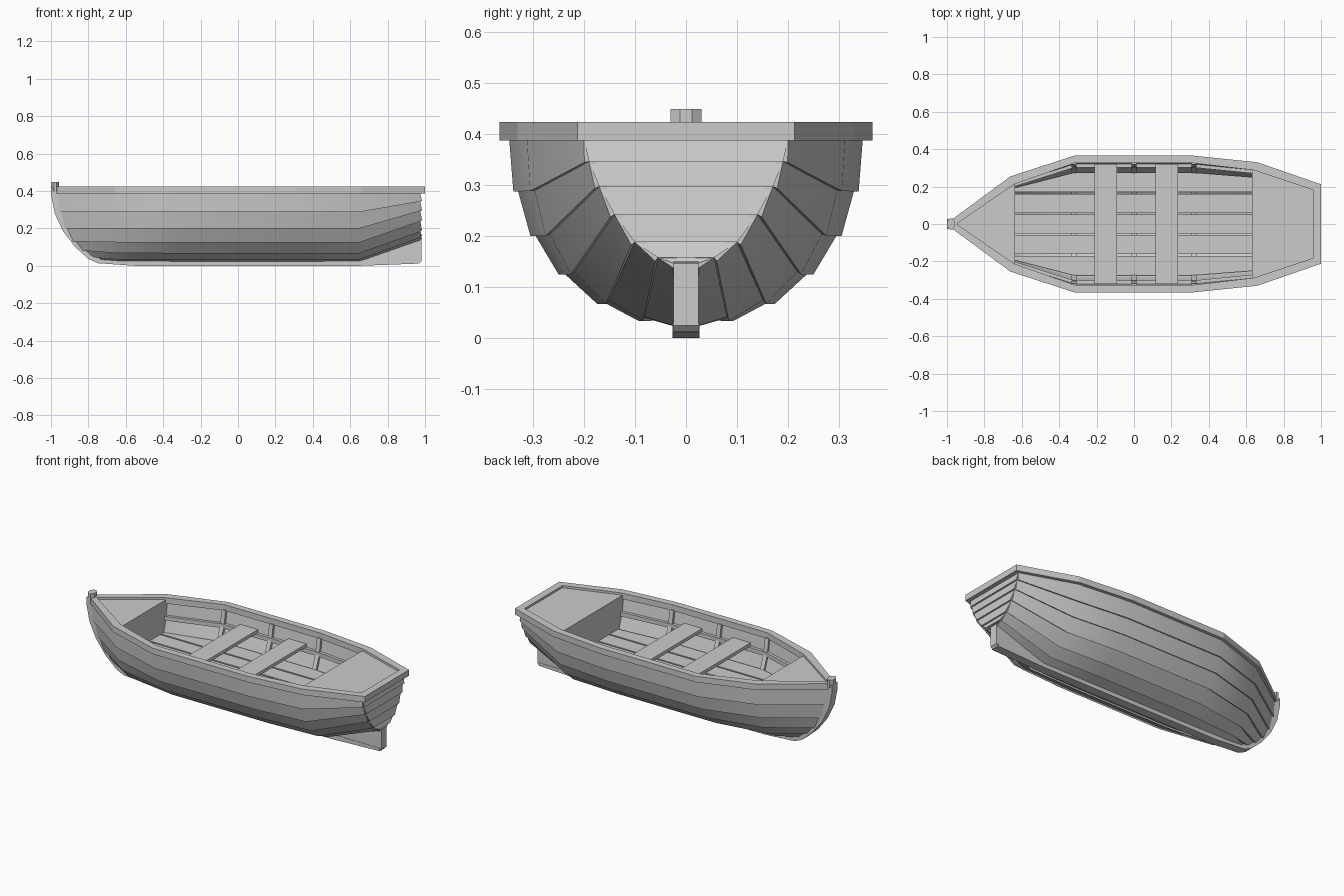
import bpy, bmesh
from math import radians
from mathutils import Vector as V

if "Cube" in bpy.data.objects:
    bpy.data.objects.remove(bpy.data.objects["Cube"])


def loft(name, rings, closed=False, mirror=False, smooth=False):
    """Solid skin through a list of equal-length point rings."""
    bm = bmesh.new()
    rs = [[bm.verts.new(p) for p in r] for r in rings]
    n = len(rs[0])
    for a, b in zip(rs, rs[1:] + rs[:1] if closed else rs[1:]):
        for i in range(n):
            j = (i + 1) % n
            bm.faces.new((a[i], a[j], b[j], b[i]))
    if not closed:
        bm.faces.new(rs[0])
        bm.faces.new(rs[-1])
    bmesh.ops.recalc_face_normals(bm, faces=bm.faces)
    me = bpy.data.meshes.new(name)
    bm.to_mesh(me)
    bm.free()
    if smooth:
        me.shade_smooth()
        me.set_sharp_from_angle(angle=radians(40))
    ob = bpy.data.objects.new(name, me)
    bpy.context.collection.objects.link(ob)
    if mirror:
        m = ob.modifiers.new("mirror", 'MIRROR')
        m.use_axis = (False, True, False)
        m.use_mirror_merge = False
    return ob


def prism(name, pts, axis, lo, hi, mirror=False):
    """Extrude a 2D outline along axis 0=x, 1=y or 2=z."""
    def ring(t):
        return [tuple(p[:axis]) + (t,) + tuple(p[axis:]) for p in pts]
    return loft(name, [ring(lo), ring(hi)], mirror=mirror)


def both(half):
    """Complete an (x, y) half outline by hand-mirroring."""
    return half + [(a, -b) for a, b in reversed(half)]


# Hull sections (y, z) amidships and at the stern, and the stem line (x, z)
MID = [(.025, .033), (.089, .042), (.168, .074), (.242, .13), (.296, .203), (.329, .289), (.346, .39)]
STERN = [(.022, .146), (.055, .158), (.10, .188), (.14, .242), (.17, .297), (.19, .346), (.20, .39)]
BOW = [(-.74, .033), (-.78, .048), (-.835, .082), (-.885, .13), (-.93, .20), (-.962, .29), (-.975, .39)]


def scaled(x, s):
    return [V((x, y * s, z)) for y, z in MID]


stations = [[V((x, .014, z)) for x, z in BOW], scaled(-.65, .69), scaled(-.32, 1),
            scaled(.32, 1), scaled(.65, .9), [V((.975, y, z)) for y, z in STERN]]

# Lapped hull planks
for k in range(6):
    rings = []
    for s in stations:
        a, b = s[k], s[k + 1]
        n = V((0, b.z - a.z, a.y - b.y)).normalized()
        rings.append([a + n * .009, b, b - n * .012, a - n * .012])
    loft(f"hull_plank_{k + 1}", rings, mirror=True, smooth=True)

# Lapped transom boards
for k in range(6):
    (y0, z0), (y1, z1) = STERN[k], STERN[k + 1]
    loft(f"transom_board_{k + 1}", [
        [(.95, -y0, z0), (.984, -y0, z0), (.984, y0, z0), (.95, y0, z0)],
        [(.95, -y1, z1), (.974, -y1, z1), (.974, y1, z1), (.95, y1, z1)]])

# Stem and keel as one curved bar
outer = [(-1, .42), (-.998, .37), (-.98, .28), (-.935, .185), (-.87, .10), (-.80, .037),
         (-.75, .014), (-.55, 0), (.65, 0), (.97, .012)]
inner = [(-.96, .42), (-.96, .37), (-.94, .29), (-.90, .20), (-.84, .12), (-.78, .062),
         (-.73, .04), (-.55, .03), (.65, .03), (.97, .03)]
loft("stem_and_keel", [[(o[0], -.026, o[1]), (o[0], .026, o[1]), (i[0], .026, i[1]), (i[0], -.026, i[1])]
                       for o, i in zip(outer, inner)], smooth=True)
prism("stem_head", both([(-1, .012), (-.985, .03), (-.97, .03), (-.957, .012)]), 2, .40, .449)

# Skeg
prism("skeg", [(.63, .02), (.97, .013), (.982, .025), (.982, .15), (.95, .15), (.65, .04)], 1, -.024, .024)

# Gunwale rail
ro = both([(-.99, .012), (-.66, .255), (-.32, .365), (.32, .365), (.66, .33), (1, .212)])
ri = both([(-.945, .003), (-.64, .212), (-.32, .325), (.32, .325), (.64, .288), (.957, .182)])
loft("gunwale_rail", [[(*o, .387), (*o, .423), (*i, .423), (*i, .387)] for o, i in zip(ro, ri)], closed=True)

# Bow and stern decks with bulkheads
prism("bow_deck", both([(-.96, .01), (-.635, .228)]), 2, .385, .41)
prism("stern_deck", both([(.63, .303), (.97, .19)]), 2, .385, .41)
for name, x, s in (("bow_bulkhead", -.645, .66), ("stern_bulkhead", .64, .87)):
    half = [(y * s, z + .012) for y, z in MID[1:-1]] + [(.345 * s, .39)]
    prism(name, half + [(-y, z) for y, z in reversed(half)], 0, x - .01, x + .01)

# Floorboards, the outer pair following the hull
Z0, Z1 = .205, .22
prism("floorboard_centre", both([(-.64, .05), (.64, .05)]), 2, Z0, Z1)
prism("floorboard_inner", [(-.64, .06), (.64, .06), (.64, .16), (-.64, .16)], 2, Z0, Z1, True)
prism("floorboard_outer", [(-.64, .17), (.64, .17), (.64, .25), (.32, .275), (-.32, .275), (-.64, .193)],
      2, Z0, Z1, True)

# Ribs
c = V((0, 0, .42))
for i, x in enumerate((-.32, 0, .32)):
    rings = []
    for y, z in MID:
        p = V((0, y, z)) - c
        a, b = c + p * .98, c + p * .92
        rings.append([a + V((x - .013, 0, 0)), a + V((x + .013, 0, 0)),
                      b + V((x + .013, 0, 0)), b + V((x - .013, 0, 0))])
    loft(f"rib_{i + 1}", rings, mirror=True)

# Seat risers along the inside of the hull
path = [(-.64, .218), (-.32, .32), (.32, .32), (.64, .288)]
loft("seat_riser", [[(x, y, .29), (x, y, .315), (x, y - .018, .315), (x, y - .018, .29)] for x, y in path],
     mirror=True)

# Seats
for i, x in enumerate((-.15, .175)):
    prism(f"seat_{i + 1}", both([(x - .06, .32), (x + .06, .32)]), 2, .315, .335)
